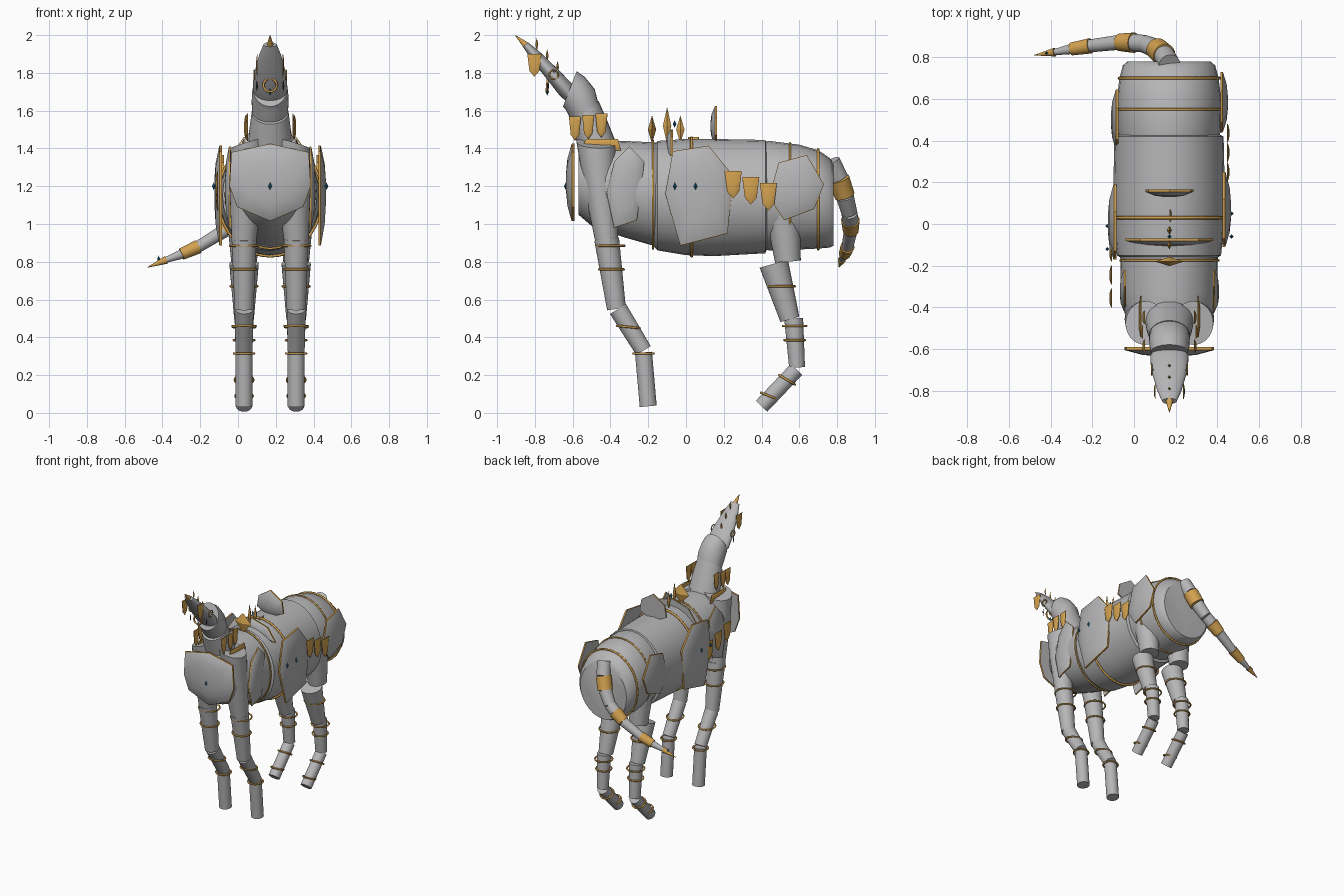
import bpy, bmesh, math
from mathutils import Vector

cube = bpy.data.objects.get("Cube")
if cube:
    bpy.data.objects.remove(cube, do_unlink=True)

CX = 0.17  # centre line of the body


def material(name, rgb):
    m = bpy.data.materials.new(name)
    m.use_nodes = True
    m.diffuse_color = (*rgb, 1)
    m.node_tree.nodes["Principled BSDF"].inputs["Base Color"].default_value = (*rgb, 1)
    return m


GREY = material("steel_grey", (0.47, 0.47, 0.48))
GOLD = material("warm_gold", (0.65, 0.36, 0.08))
BLUE = material("deep_blue", (0.02, 0.16, 0.32))
DARK = material("dark_slate", (0.05, 0.05, 0.06))


def finish(name, bm, mats, smooth=True):
    bmesh.ops.recalc_face_normals(bm, faces=bm.faces)
    me = bpy.data.meshes.new(name)
    bm.to_mesh(me)
    bm.free()
    ob = bpy.data.objects.new(name, me)
    bpy.context.collection.objects.link(ob)
    for m in mats:
        me.materials.append(m)
    if smooth:
        bpy.ops.object.select_all(action='DESELECT')
        ob.select_set(True)
        bpy.context.view_layer.objects.active = ob
        bpy.ops.object.shade_smooth_by_angle(angle=math.radians(35))
    return ob


def loft(name, rings, mat=GREY, ref=(1, 0, 0), sides=28):
    """Skin rings of (centre, normal, width radius, other radius)."""
    bm = bmesh.new()
    loops = []
    for c, n, ru, rv in rings:
        n = Vector(n).normalized()
        u = Vector(ref) - n * n.dot(Vector(ref))
        u.normalize()
        v = n.cross(u)
        loops.append([bm.verts.new(Vector(c) + u * ru * math.cos(t) + v * rv * math.sin(t))
                      for t in (2 * math.pi * i / sides for i in range(sides))])
    for a, b in zip(loops, loops[1:]):
        for i in range(sides):
            j = (i + 1) % sides
            bm.faces.new((a[i], a[j], b[j], b[i]))
    bm.faces.new(loops[0])
    bm.faces.new(loops[-1])
    return finish(name, bm, [mat])


def limb(name, a, b, ra, rb, mat=GREY, ref=(1, 0, 0)):
    n = Vector(b) - Vector(a)
    return loft(name, [(a, n, ra, ra), (b, n, rb, rb)], mat, ref)


def ring(name, c, n, rx, rz, t=0.006, mat=GOLD):
    bpy.ops.mesh.primitive_torus_add(major_segments=36, minor_segments=8,
                                     major_radius=1, minor_radius=t / max(rx, rz), location=c)
    ob = bpy.context.object
    ob.name = name
    ob.rotation_euler = Vector((0, 0, 1)).rotation_difference(Vector(n).normalized()).to_euler()
    ob.scale = (rx, rz, max(rx, rz))
    ob.data.materials.append(mat)
    bpy.ops.object.shade_smooth()
    return ob


def plate(name, pts, place, depth=0.035, rim=0.97, mat=GREY):
    """Domed plate with a gold rim; place(a, b, d) maps outline and depth to space."""
    bm = bmesh.new()
    ma = sum(p[0] for p in pts) / len(pts)
    mb = sum(p[1] for p in pts) / len(pts)
    layers = [(1, 0), (1, 0.3), (rim, 0.36), (0.6, 0.85), (0.25, 1)]
    loops = [[bm.verts.new(place(ma + (a - ma) * s, mb + (b - mb) * s, d * depth)) for a, b in pts]
             for s, d in layers]
    for k, (p, q) in enumerate(zip(loops, loops[1:])):
        for i in range(len(pts)):
            j = (i + 1) % len(pts)
            bm.faces.new((p[i], p[j], q[j], q[i])).material_index = 1 if k < 2 else 0
    bm.faces.new(loops[0])
    bm.faces.new(loops[-1])
    return finish(name, bm, [mat, GOLD])


def tab(name, a, b, w, h, place, depth=0.012):
    """Hanging gold tab with its top left corner at (a, b)."""
    pts = [(a, b), (a + w, b), (a + w * .85, b - h * .75), (a + w * .5, b - h), (a + w * .15, b - h * .75)]
    return plate(name, pts, place, depth, 0.97, GOLD)


def gem(name, c, w, h, mat=BLUE, d=None):
    """Stretched octahedron."""
    bm = bmesh.new()
    bmesh.ops.create_icosphere(bm, subdivisions=1, radius=0.001)
    bm.clear()
    c = Vector(c)
    d = d or w
    mid = [bm.verts.new(c + Vector(o)) for o in ((w, 0, 0), (0, d, 0), (-w, 0, 0), (0, -d, 0))]
    for tip in (h, -h):
        top = bm.verts.new(c + Vector((0, 0, tip)))
        for i in range(4):
            bm.faces.new((mid[i], mid[(i + 1) % 4], top))
    return finish(name, bm, [mat], False)


def trunk(name, stations):
    """Torso piece from (y, half width, bottom, top)."""
    loft(name, [((CX - 0.002, y, (lo + hi) / 2), (0, 1, 0), w, (hi - lo) / 2) for y, w, lo, hi in stations])


# Torso
trunk("chest", [(-.57, .15, 1.05, 1.40), (-.5, .2, .99, 1.43), (-.33, .23, .93, 1.44), (-.12, .235, .87, 1.43)])
trunk("barrel", [(-.17, .22, .88, 1.42), (-.15, .25, .86, 1.44), (0, .265, .835, 1.45),
                 (.15, .268, .83, 1.45), (.42, .262, .845, 1.445), (.43, .24, .87, 1.42)])
trunk("hips", [(.40, .235, .87, 1.43), (.44, .247, .86, 1.44), (.6, .25, .865, 1.42),
               (.7, .238, .87, 1.39), (.76, .222, .875, 1.35), (.78, .2, .885, 1.32)])
ring("saddle_hoop", (CX, .03, 1.143), (0, 1, 0), .275, .313, .008)
ring("girth_hoop", (CX, -.175, 1.155), (0, 1, 0), .236, .285)
ring("hip_hoop", (CX, .55, 1.145), (0, 1, 0), .25, .283)
ring("rump_hoop", (CX, .70, 1.13), (0, 1, 0), .242, .264, .007)

# Neck and head
loft("neck", [((CX, -.45, 1.36), (0, -.4, .9), .12, .1), ((CX, -.5, 1.5), (0, -.45, .9), .11, .095),
              ((CX, -.535, 1.59), (0, -.65, .76), .098, .095)])
loft("upper_neck", [((CX, -.515, 1.56), (0, -.6, .8), .092, .075), ((CX, -.55, 1.64), (0, -.75, .66), .098, .1),
                    ((CX, -.585, 1.69), (0, -.88, .47), .096, .102), ((CX, -.615, 1.715), (0, -.93, .36), .09, .1)])
HEAD = (0, -.66, .75)
loft("head", [((CX, -.60, 1.665), HEAD, .07, .035), ((CX, -.635, 1.71), HEAD, .092, .045),
              ((CX, -.70, 1.785), HEAD, .088, .04), ((CX, -.80, 1.895), HEAD, .058, .03),
              ((CX, -.85, 1.95), HEAD, .035, .018)])
limb("horn", (CX, -.84, 1.94), (CX, -.905, 2.0), .02, .001, GOLD)
ring("jaw_ring", (CX, -.735, 1.735), (0, -1, .1), .035, .035)
gem("jaw_gem", (CX, -.735, 1.70), .01, .02)
for k, y in enumerate((-.70, -.755, -.81)):
    gem(f"brow_spike_{k}", (CX, y + .02, 1.83 - (y + .70) * 1.1), .008, .035, GOLD)

# Chest plate
chest = [(-.035, 1.38), (CX, 1.425), (.375, 1.38), (.385, 1.2), (.345, 1.09), (CX, 1.015), (-.005, 1.09), (-.045, 1.2)]
plate("chest_plate", chest, lambda a, b, d: Vector((a, -.59 - d, b)), .045, .985)
gem("chest_gem", (CX, -.637, 1.2), .01, .02)

shield = [(-.07, 1.385), (.12, 1.415), (.25, 1.255), (.22, .95), (-.03, .885), (-.11, 1.16)]
rump = [(.49, 1.325), (.64, 1.365), (.73, 1.21), (.68, 1.08), (.52, 1.02), (.44, 1.14)]
shoulder = [(-.42, 1.16), (-.38, 1.33), (-.3, 1.41), (-.22, 1.33), (-.26, 1.02), (-.38, .98)]

for side, s in (("left", 1), ("right", -1)):
    def facing(off, lean=0, shift=0, s=s):
        return lambda a, b, d: Vector((CX + s * (off + d - lean * abs(b - 1.2)), a + shift, b))

    # Side armour; the right side sits a little further forward
    slip = 0 if s > 0 else -.06
    plate(f"{side}_shield", shield, facing(.255, 0, slip), .04, .985)
    plate(f"{side}_rump_plate", rump, facing(.245, 0, slip * 1.4), .035, .975)
    plate(f"{side}_shoulder_plate", shoulder, facing(.208), .03, .985)
    for k, y in enumerate((-.06, .05)):
        gem(f"{side}_shield_gem_{k}", (CX + s * .298, y + slip, 1.2), .01, .02)
    for k in range(3):
        y = .205 + .093 * k if s > 0 else -.40 + .11 * k
        tab(f"{side}_side_tab_{k}", y, 1.28 - .032 * k, .09, .145, facing(.276))

    # Collar and head ornaments
    for k in range(3):
        tab(f"{side}_collar_tab_{k}", -.62 + .07 * k, 1.57 + .008 * k, .065, .13, facing(.118 + .008 * (k % 2)))
    bar = [(-.56, 1.39), (-.53, 1.45), (-.36, 1.45), (-.345, 1.39)]
    plate(f"{side}_collar_bar", bar, facing(.135), .012, .97, GOLD)
    tab(f"{side}_cheek_tab", -.84, 1.90, .075, .12, facing(.066), .008)
    ring(f"{side}_eye_ring", (CX + s * .085, -.70, 1.79), (1, 0, 0), .024, .024, .004)
    gem(f"{side}_eye", (CX + s * .078, -.70, 1.79), .006, .025, DARK, .012)
    gem(f"{side}_jaw_drop", (CX + s * .07, -.73, 1.73), .006, .03, DARK)

    # Front leg
    x0, x = CX + s * .115, CX + s * .138
    loft(f"{side}_front_shoulder", [((x0, -.475, 1.43), (s * .3, .05, 1), .1, .105),
                                    ((x0 + s * .01, -.455, 1.2), (0, -.1, 1), .09, .085),
                                    ((x, -.42, .92), (0, -.15, 1), .066, .062)])
    front = [((x, -.42, .92), (x, -.368, .55), .066, .05), ((x, -.36, .55), (x, -.225, .33), .05, .045),
             ((x, -.225, .32), (x, -.2, .035), .045, .045)]
    # Hind leg
    hind = [((x, .505, 1.13), (x, .54, .80), .1, .068), ((x, .465, .79), (x, .55, .495), .078, .052),
            ((x, .57, .5), (x, .588, .24), .05, .042), ((x, .585, .23), (x, .40, .035), .042, .042)]
    for leg, parts in (("front", front), ("hind", hind)):
        for k, (a, b, ra, rb) in enumerate(parts):
            limb(f"{side}_{leg}_leg_{k}", a, b, ra, rb)
    for k, (y, z, r, n) in enumerate([(-.40, .885, .075, 0), (-.395, .76, .066, 0), (-.305, .455, .06, .1),
                                      (-.225, .315, .054, 0)]):
        ring(f"{side}_front_band_{k}", (x, y, z), (0, n, 1), r, r)
    for k, (y, z, r, n) in enumerate([(.505, .67, .072, 0), (.575, .46, .062, 0), (.575, .385, .055, 0),
                                      (.535, .175, .049, .6), (.44, .09, .046, .4)]):
        ring(f"{side}_hind_band_{k}", (x, y, z), (0, n, 1), r, r)

# Crest plates and spikes along the back
crest = [(-.04, 1.36), (.03, 1.46), (CX, 1.5), (.31, 1.46), (.38, 1.36)]
plate("front_crest", crest, lambda a, b, d: Vector((a, -.07 - d, b)), .035)
fin = [(.055, 1.47), (.07, 1.56), (CX, 1.625), (.27, 1.56), (.285, 1.47), (CX, 1.42)]
plate("back_fin", fin, lambda a, b, d: Vector((a, .165 - d, b)), .035)
for k, (y, z, h) in enumerate(((-.18, 1.50, .075), (-.10, 1.52, .1), (-.03, 1.50, .075))):
    gem(f"back_spike_{k}", (CX, y, z), .012 if k else .07, h, GOLD, .022)
gem("back_gem", (CX, -.06, 1.53), .01, .02)
tab("saddle_stud", .01, 1.46, .06, .06, lambda a, b, d: Vector((CX + d, a, b)))

# Tail of alternating grey and gold links
path = [(.17, .765, 1.33), (.145, .81, 1.24), (.11, .84, 1.15), (.05, .865, 1.06), (.0, .87, 1.02),
        (-.07, .872, .965), (-.21, .855, .88), (-.3, .84, .84), (-.38, .825, .81), (-.48, .81, .77)]
radii = [.052, .05, .048, .042, .043, .036, .031, .025, .015, .001]
for k in range(len(path) - 1):
    gold = k in (1, 4, 6, 8)
    g = .006 if gold else 0
    limb(f"tail_link_{k}", path[k], path[k + 1], radii[k] + g, max(radii[k + 1] + g * (k < 8), .001),
         GOLD if gold else GREY, (0, 1, 0))
gem("tail_gem", (-.42, .82, .815), .008, .018)
